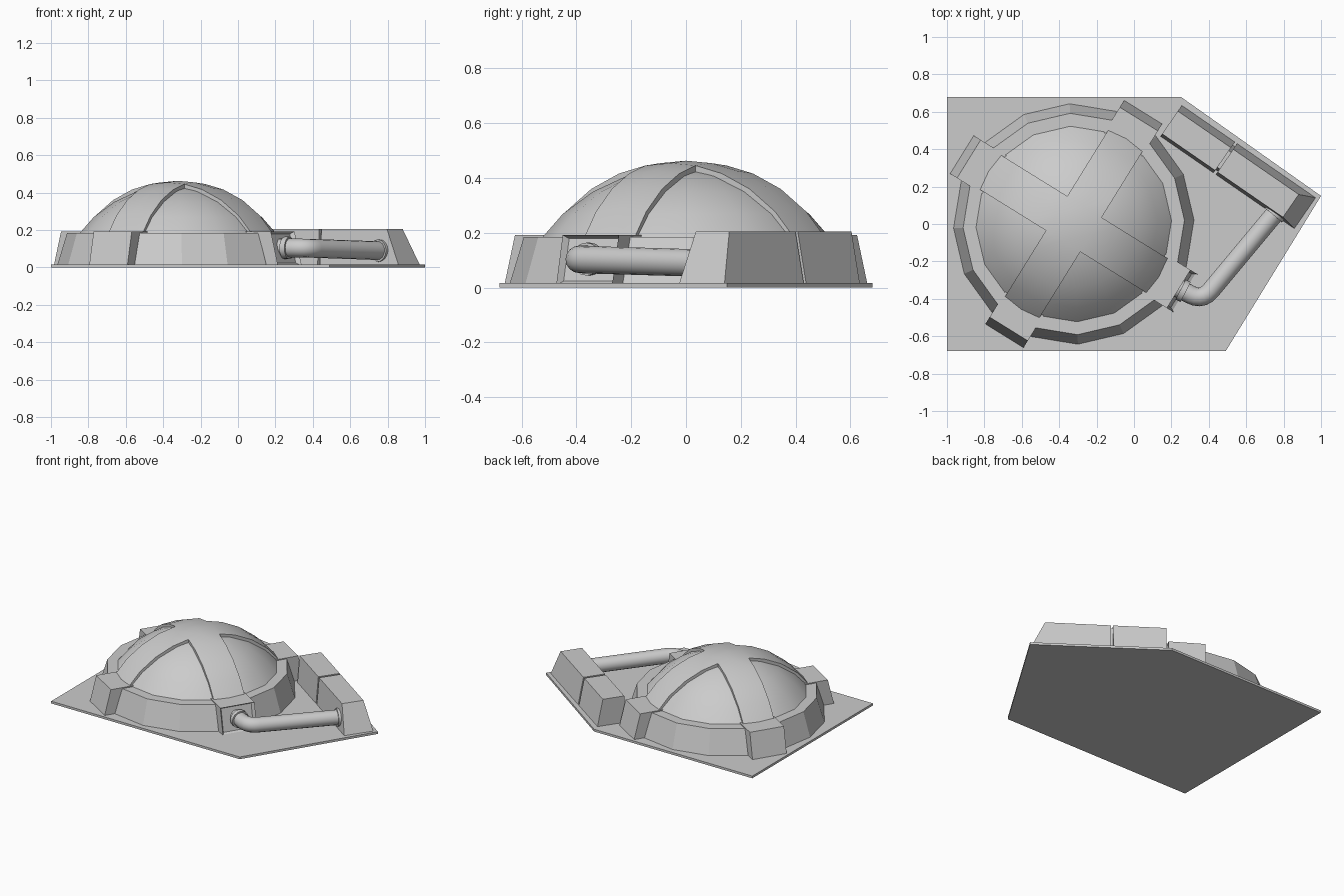
import bpy, bmesh, math
from mathutils import Matrix, Vector

if "Cube" in bpy.data.objects:
    bpy.data.objects.remove(bpy.data.objects["Cube"])

grey = bpy.data.materials.new("plain_grey")
grey.diffuse_color = (0.6, 0.6, 0.6, 1)
grey.use_nodes = True
grey.node_tree.nodes["Principled BSDF"].inputs["Base Color"].default_value = grey.diffuse_color

DOME_X = -0.322
TURN = math.radians(-31.8)      # direction of the dome's cross bands
RADIUS, CENTRE_Z = 0.668, -0.205


def finish(name, bm, matrix=Matrix(), smooth=None):
    bmesh.ops.recalc_face_normals(bm, faces=bm.faces[:])
    bm.transform(matrix)
    me = bpy.data.meshes.new(name)
    bm.to_mesh(me)
    bm.free()
    me.materials.append(grey)
    ob = bpy.data.objects.new(name, me)
    bpy.context.collection.objects.link(ob)
    if smooth:
        bpy.ops.object.select_all(action='DESELECT')
        ob.select_set(True)
        bpy.context.view_layer.objects.active = ob
        bpy.ops.object.shade_smooth_by_angle(angle=math.radians(smooth))
    return ob


def loft(bottom, top, z0, z1):
    """Solid between two outlines with the same number of corners."""
    bm = bmesh.new()
    a = [bm.verts.new((x, y, z0)) for x, y in bottom]
    b = [bm.verts.new((x, y, z1)) for x, y in top]
    bm.faces.new(a)
    bm.faces.new(b)
    n = len(a)
    for i in range(n):
        bm.faces.new((a[i], a[(i + 1) % n], b[(i + 1) % n], b[i]))
    return bm


def rect(x0, x1, y0, y1):
    return [(x0, y0), (x1, y0), (x1, y1), (x0, y1)]


def lathe(profile, closed, sides=16):
    """Spin a radius/height profile; flats line up with the cross bands."""
    bm = bmesh.new()
    rings = []
    for r, z in profile:
        rings.append([bm.verts.new((r * math.cos(t), r * math.sin(t), z))
                      for t in [(i + 0.5) * math.tau / sides for i in range(sides)]])
    pairs = list(zip(rings, rings[1:]))
    if closed:
        pairs.append((rings[-1], rings[0]))
    for a, b in pairs:
        for i in range(sides):
            j = (i + 1) % sides
            bm.faces.new((a[i], a[j], b[j], b[i]))
    if not closed:
        bm.faces.new(rings[0])
    return bm


dome_frame = Matrix.Translation((DOME_X, 0, 0)) @ Matrix.Rotation(TURN, 4, 'Z')

# Five-sided ground plate
outline = [(-1, -0.68), (0.49, -0.68), (1, 0.15), (0.25, 0.68), (-1, 0.68)]
finish("base_plate", loft(outline, outline, 0, 0.016))

# Sloped sixteen-sided collar round the dome
finish("dome_collar", lathe([(0.645, 0.01), (0.592, 0.185), (0.52, 0.185), (0.52, 0.01)], True), dome_frame)

# Dome shell, slightly below the bands
rs = [0.55, 0.45, 0.34, 0.22, 0.11]
shell = [(r, CENTRE_Z - 0.02 + math.sqrt(RADIUS ** 2 - r * r)) for r in rs]
bm = lathe(shell, False)
bm.faces.ensure_lookup_table()
bmesh.ops.delete(bm, geom=[f for f in bm.faces if len(f.verts) > 4], context='FACES_ONLY')
rim = [v for v in bm.verts if abs(v.co.z - shell[-1][1]) < 1e-5]
tip = bm.verts.new((0, 0, CENTRE_Z - 0.02 + RADIUS))
rim.sort(key=lambda v: math.atan2(v.co.y, v.co.x))
for i, v in enumerate(rim):
    bm.faces.new((v, rim[(i + 1) % len(rim)], tip))
finish("dome_shell", bm, dome_frame, 35)

# Raised cross bands over the dome
W = 0.108
half = [W, 0.22, 0.34, 0.45, 0.545]
ts = [-t for t in reversed(half)] + [0] + half
bm = bmesh.new()
grid = {}


def band_vert(x, y):
    if (x, y) not in grid:
        grid[x, y] = bm.verts.new((x, y, CENTRE_Z + math.sqrt(RADIUS ** 2 - x * x - y * y)))
    return grid[x, y]


for x0, x1 in zip(ts, ts[1:]):
    for y0, y1 in zip(ts, ts[1:]):
        if abs(x0 + x1) < 2 * W or abs(y0 + y1) < 2 * W:
            bm.faces.new([band_vert(*p) for p in rect(x0, x1, y0, y1)])
ext = bmesh.ops.extrude_face_region(bm, geom=bm.faces[:], use_keep_orig=True)
for v in ext["geom"]:
    if isinstance(v, bmesh.types.BMVert):
        v.co.z -= 0.05
finish("dome_cross_bands", bm, dome_frame, 35)

# Four buttresses; the first has a recessed socket for the pipe
for i in range(4):
    bm = loft(rect(0.46, 0.705, -0.12, 0.12), rect(0.46, 0.66, -0.12, 0.12), 0.01, 0.192)
    if i == 0:
        bmesh.ops.recalc_face_normals(bm, faces=bm.faces[:])
        outer = max(bm.faces, key=lambda f: f.calc_center_median().x)
        bmesh.ops.inset_region(bm, faces=[outer], thickness=0.02)
        bmesh.ops.translate(bm, verts=outer.verts[:], vec=(-0.025, 0, 0))
    finish(f"buttress_{i + 1}", bm, dome_frame @ Matrix.Rotation(i * math.pi / 2, 4, 'Z'))

# Two-part wall block, with a narrow seam bridged by a smaller core
wall_frame = Matrix.Rotation(math.radians(-34.6), 4, 'Z')
V0, V1, T0, T1, TOP = 0.466, 0.668, 0.482, 0.63, 0.205
finish("wall_block_left", loft(rect(-0.15, 0.195, V0, V1), rect(-0.15, 0.195, T0, T1), 0.01, TOP), wall_frame)
finish("wall_block_right", loft(rect(0.21, 0.722, V0, V1), rect(0.21, 0.635, T0, T1), 0.01, TOP), wall_frame)
finish("wall_seam_core", loft(rect(0.18, 0.23, V0 + 0.02, V1 - 0.02),
                              rect(0.18, 0.23, T0 + 0.02, T1 - 0.02), 0.01, TOP - 0.012), wall_frame)

# Bent pipe from the socket to the wall
start, bend, end = Vector((0.22, -0.335, 0.105)), Vector((0.365, -0.41, 0.103)), Vector((0.79, 0.1, 0.088))
a = bend + (start - bend).normalized() * 0.07
b = bend + (end - bend).normalized() * 0.07
path = [start] + [a.lerp(bend, t).lerp(bend.lerp(b, t), t) for t in [k / 5 for k in range(6)]] + [end]
bm = bmesh.new()
rings = []
for i, p in enumerate(path):
    d = (path[min(i + 1, len(path) - 1)] - path[max(i - 1, 0)]).normalized()
    side = d.cross(Vector((0, 0, 1))).normalized()
    up = side.cross(d)
    rings.append([bm.verts.new(p + 0.05 * (side * math.cos(k * math.tau / 16) + up * math.sin(k * math.tau / 16)))
                  for k in range(16)])
for r, s in zip(rings, rings[1:]):
    for k in range(16):
        bm.faces.new((r[k], r[(k + 1) % 16], s[(k + 1) % 16], s[k]))
bm.faces.new(rings[0])
bm.faces.new(rings[-1])
finish("pipe", bm, smooth=40)

# Pipe collars at both ends
for name, p, d in (("pipe_collar_socket", Vector((0.262, -0.357, 0.104)), bend - start),
                   ("pipe_collar_wall", Vector((0.755, 0.058, 0.089)), end - bend)):
    bm = bmesh.new()
    bmesh.ops.create_cone(bm, cap_ends=True, segments=16, radius1=0.06, radius2=0.06, depth=0.03)
    finish(name, bm, Matrix.Translation(p) @ d.to_track_quat('Z', 'Y').to_matrix().to_4x4(), 40)
